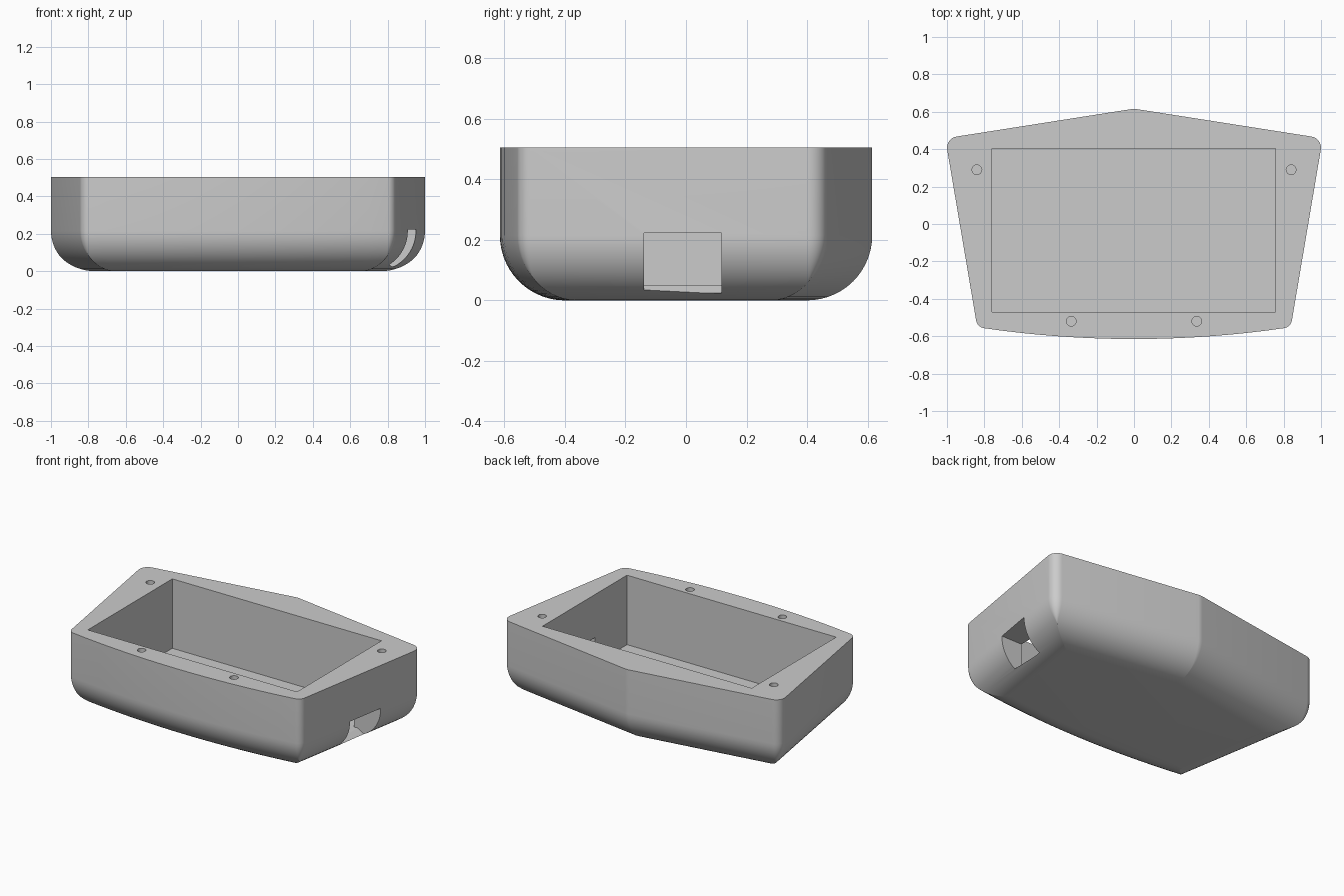
import bpy, bmesh, math
from mathutils import Vector

if "Cube" in bpy.data.objects:
    bpy.data.objects.remove(bpy.data.objects["Cube"], do_unlink=True)

HEIGHT, FILLET = 0.505, 0.215
FLOOR = 0.05

grey = bpy.data.materials.new("light_grey_plastic")
grey.use_nodes = True
colour = (0.6, 0.6, 0.6, 1)
grey.diffuse_color = colour
grey.node_tree.nodes["Principled BSDF"].inputs["Base Color"].default_value = colour

# Plan corners, counter-clockwise: x, y, rounding radius
front = [(x / 10, 0.09 * (x / 10) ** 2 - 0.615, 0) for x in range(-7, 8)]
corners = ([(-0.838, -0.552, 0.05)] + front +
           [(0.838, -0.552, 0.05), (1.009, 0.458, 0.06),
            (0, 0.6165, 0.1), (-1.009, 0.458, 0.06)])


def outline(inset, steps=8):
    """Inset plan outline with rounded corners and a constant point count."""
    pts = [Vector(c[:2]) for c in corners]
    result = []
    for i, p in enumerate(pts):
        a = (p - pts[i - 1]).normalized()
        b = (pts[(i + 1) % len(pts)] - p).normalized()
        na, nb = Vector((-a.y, a.x)), Vector((-b.y, b.x))
        mitre = (na + nb) / (1 + na.dot(nb))
        radius = corners[i][2]
        if radius == 0:
            result.append(p + mitre * inset)
            continue
        r = max(radius - inset, 0.003)
        centre = p + mitre * (inset + r)
        turn = a.angle_signed(b)
        start = math.atan2(-na.y, -na.x)
        for k in range(steps + 1):
            t = start + abs(turn) * k / steps
            result.append(centre + Vector((math.cos(t), math.sin(t))) * r)
    return result


def finish(name, bm):
    bmesh.ops.recalc_face_normals(bm, faces=bm.faces)
    mesh = bpy.data.meshes.new(name)
    bm.to_mesh(mesh)
    bm.free()
    obj = bpy.data.objects.new(name, mesh)
    bpy.context.collection.objects.link(obj)
    mesh.materials.append(grey)
    return obj


def loft(name, rings):
    """Closed solid through matching rings of points."""
    bm = bmesh.new()
    rows = [[bm.verts.new(p) for p in ring] for ring in rings]
    n = len(rows[0])
    for low, high in zip(rows, rows[1:]):
        for i in range(n):
            j = (i + 1) % n
            bm.faces.new((low[i], low[j], high[j], high[i]))
    bm.faces.new(rows[0][::-1])
    bm.faces.new(rows[-1])
    return finish(name, bm)


def box_ring(x, y0, y1, z0, z1):
    return [(x, y0, z0), (x, y1, z0), (x, y1, z1), (x, y0, z1)]


# Tray body with a large fillet around the underside
levels = []
for k in range(15):
    t = math.pi / 2 * k / 14
    levels.append((FILLET * (1 - math.sin(t)), FILLET * (1 - math.cos(t))))
levels.append((0, HEIGHT))
body = loft("tray_body", [[(p.x, p.y, z) for p in outline(d)] for d, z in levels])

# Rectangular pocket
cutters = [loft("pocket_cutter", [
    [(x, y, z) for x, y in ((-0.76, -0.47), (0.757, -0.47), (0.757, 0.405), (-0.76, 0.405))]
    for z in (FLOOR, 0.7)])]

# Side port opening into the pocket, its sill sloping down outward
cutters.append(loft("port_cutter", [
    box_ring(0.70, -0.138, 0.118, FLOOR + 0.0005, 0.223),
    box_ring(0.785, -0.138, 0.118, FLOOR + 0.0005, 0.223),
    box_ring(0.825, -0.138, 0.118, 0.024, 0.223),
    box_ring(1.1, -0.138, 0.118, 0.024, 0.223)]))

# Screw holes in the rim
for x, y in ((0.84, 0.29), (0.335, -0.52)):
    for side in (-1, 1):
        ring = [(side * x + 0.026 * math.cos(k * math.pi / 12),
                 y + 0.026 * math.sin(k * math.pi / 12)) for k in range(24)]
        cutters.append(loft("screw_hole_cutter",
                            [[(*p, z) for p in ring] for z in (0.25, 0.7)]))

bpy.context.view_layer.objects.active = body
body.select_set(True)
for cutter in cutters:
    cutter.hide_render = True
    mod = body.modifiers.new("cut", "BOOLEAN")
    mod.operation = "DIFFERENCE"
    mod.solver = "EXACT"
    mod.object = cutter
    bpy.ops.object.modifier_apply(modifier=mod.name)
for cutter in cutters:
    bpy.data.objects.remove(cutter, do_unlink=True)

bpy.ops.object.shade_smooth_by_angle(angle=math.radians(32))
